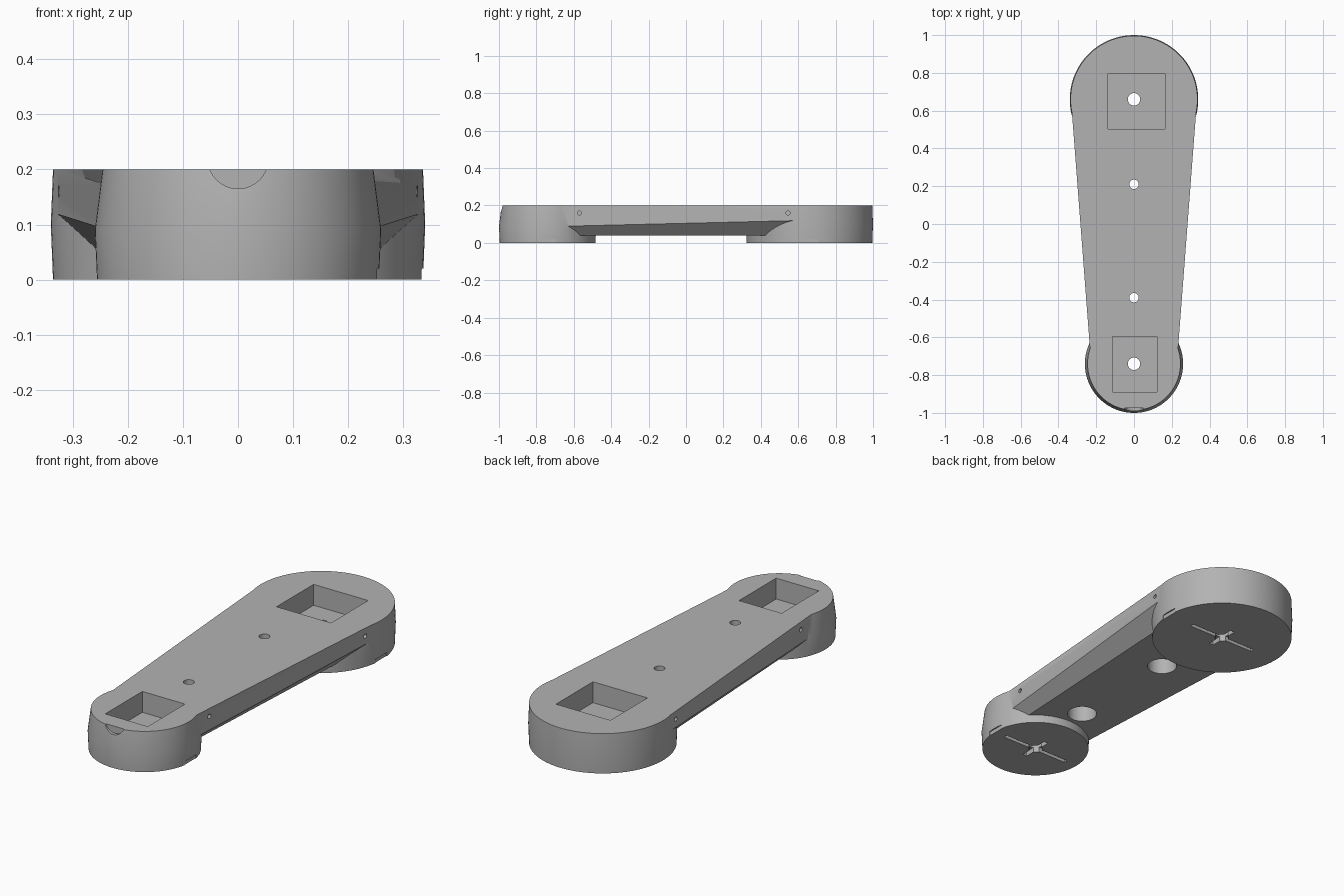
import bpy, bmesh, math
from mathutils import Matrix, Vector

old = bpy.data.objects.get("Cube")
if old:
    bpy.data.objects.remove(old, do_unlink=True)

grey = bpy.data.materials.new("mid_grey")
grey.use_nodes = True
colour = (0.45, 0.45, 0.45, 1)
grey.diffuse_color = colour
grey.node_tree.nodes["Principled BSDF"].inputs["Base Color"].default_value = colour

TOP = 0.2
BIG_Y, SMALL_Y = 0.66, -0.74


def finish(bm, name):
    bmesh.ops.recalc_face_normals(bm, faces=bm.faces)
    mesh = bpy.data.meshes.new(name)
    bm.to_mesh(mesh)
    bm.free()
    mesh.materials.append(grey)
    obj = bpy.data.objects.new(name, mesh)
    bpy.context.collection.objects.link(obj)
    return obj


def loft(name, rings):
    """Solid skinned through matching rings of points."""
    bm = bmesh.new()
    loops = [[bm.verts.new(p) for p in ring] for ring in rings]
    n = len(loops[0])
    for a, b in zip(loops, loops[1:]):
        for i in range(n):
            j = (i + 1) % n
            bm.faces.new((a[i], a[j], b[j], b[i]))
    bm.faces.new(loops[0][::-1])
    bm.faces.new(loops[-1])
    return finish(bm, name)


def puck(name, y, profile, sides=96):
    rings = []
    for r, z in profile:
        turns = [2 * math.pi * (i + 0.5) / sides for i in range(sides)]
        rings.append([(r * math.cos(t), y + r * math.sin(t), z) for t in turns])
    return loft(name, rings)


def box(name, x, y, z):
    bm = bmesh.new()
    size = [b - a for a, b in (x, y, z)]
    mid = [(a + b) / 2 for a, b in (x, y, z)]
    bmesh.ops.create_cube(bm, size=1, matrix=Matrix.LocRotScale(Vector(mid), None, Vector(size)))
    return finish(bm, name)


def rod(name, centre, radius, length, axis="Z", sides=32):
    bm = bmesh.new()
    turn = {"Z": Matrix(), "X": Matrix.Rotation(math.pi / 2, 4, "Y"),
            "Y": Matrix.Rotation(math.pi / 2, 4, "X")}[axis]
    bmesh.ops.create_cone(bm, cap_ends=True, segments=sides, radius1=radius, radius2=radius,
                          depth=length, matrix=Matrix.Translation(centre) @ turn)
    return finish(bm, name)


def combine(target, other, operation):
    mod = target.modifiers.new(operation, "BOOLEAN")
    mod.operation = operation
    mod.solver = "EXACT"
    mod.object = other
    bpy.ops.object.select_all(action="DESELECT")
    target.select_set(True)
    bpy.context.view_layer.objects.active = target
    bpy.ops.object.modifier_apply(modifier=mod.name)
    bpy.data.objects.remove(other, do_unlink=True)


def arm_section(y, width, edge):
    """Flat-topped section with 45 degree lower chamfers."""
    low = 0.04
    inner = width - (edge - low)
    right = [(width, TOP), (width, edge), (inner, low)]
    points = right + [(-x, z) for x, z in reversed(right)]
    return [(x, y, z) for x, z in points]


# Tapered arm and the two round ends
body = loft("arm_body", [arm_section(SMALL_Y, 0.227, 0.087), arm_section(BIG_Y, 0.334, 0.121)])
combine(body, puck("big_end", BIG_Y, [(0.336, 0), (0.34, 0.1), (0.336, TOP)]), "UNION")
combine(body, puck("small_end", SMALL_Y, [(0.256, 0), (0.26, 0.09), (0.246, TOP)]), "UNION")

cutters = [
    # Square pockets in the top
    box("big_pocket", (-0.138, 0.165), (0.503, 0.797), (0.095, 0.3)),
    box("small_pocket", (-0.115, 0.122), (-0.89, -0.595), (0.095, 0.3)),
    # Round finger recess on the front rim
    rod("front_recess", (0, -1.0, 0.22), 0.055, 0.05, "Y"),
]

# Stepped screw holes through the arm
for y in (0.21, -0.39):
    cutters.append(rod("screw_hole", (0, y, 0.1), 0.025, 0.4))
    cutters.append(rod("counterbore", (0, y, 0.06), 0.07, 0.18))

# Shaft hole, cross slots underneath and rim notch on each round end
for y, r in ((BIG_Y, 0.338), (SMALL_Y, 0.258)):
    cutters.append(rod("shaft_hole", (0, y, 0.1), 0.033, 0.4))
    cutters.append(box("long_slot", (-0.19, 0.19), (y - 0.01, y + 0.01), (-0.1, 0.025)))
    cutters.append(box("short_slot", (-0.012, 0.012), (y - 0.08, y + 0.08), (-0.1, 0.025)))
    cutters.append(box("rim_notch", (r - 0.008, r + 0.1), (y - 0.045, y + 0.045), (-0.1, 0.02)))

# Small pin holes in the side walls
for side in (-1, 1):
    for y, x in ((-0.57, 0.24), (0.545, 0.326)):
        cutters.append(rod("pin_hole", (side * x, y, 0.16), 0.011, 0.06, "X", 16))

for cutter in cutters:
    combine(body, cutter, "DIFFERENCE")

bpy.ops.object.shade_smooth_by_angle(angle=math.radians(25))
